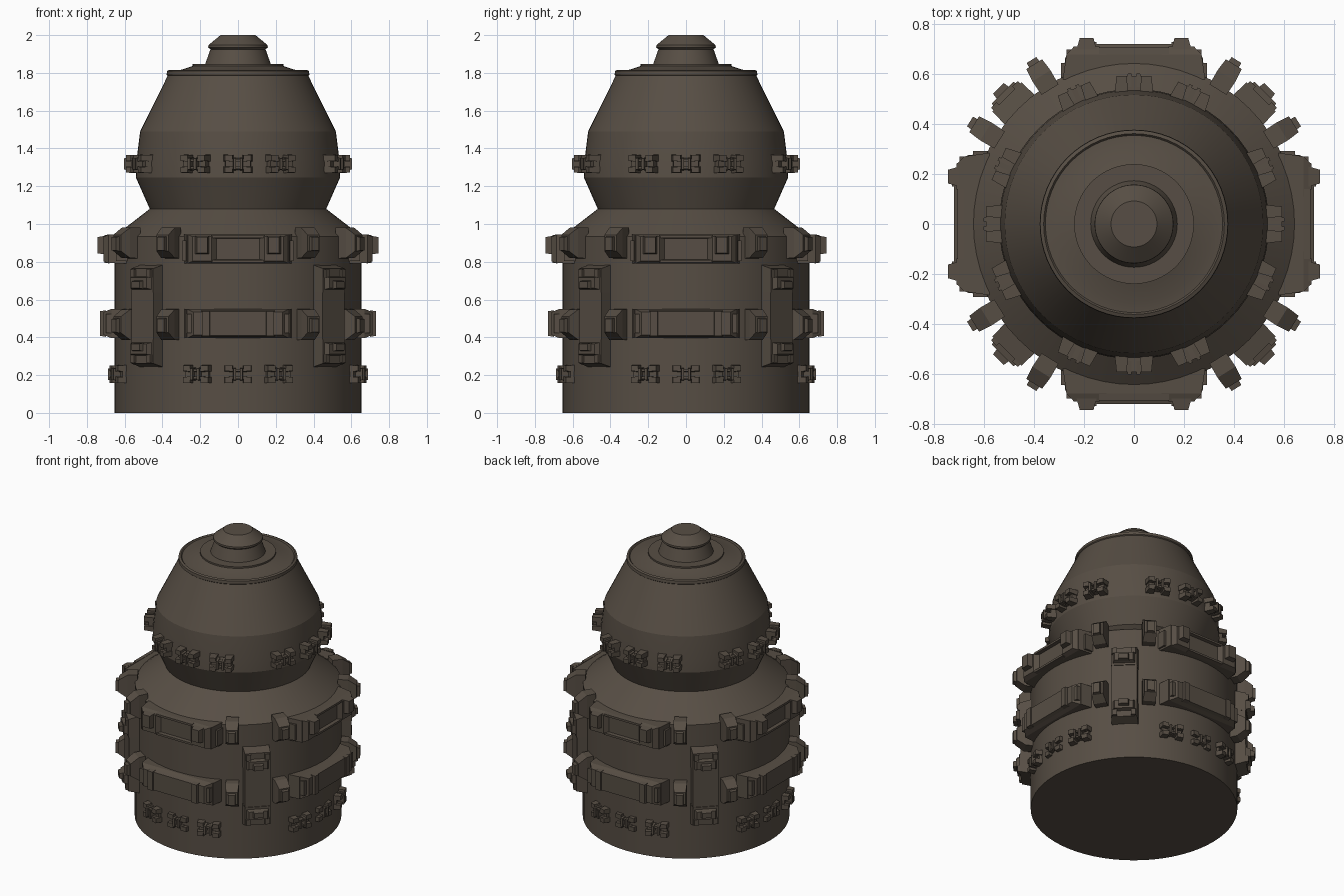
import bpy, bmesh, math
from mathutils import Matrix

if "Cube" in bpy.data.objects:
    bpy.data.objects.remove(bpy.data.objects["Cube"])

mat = bpy.data.materials.new("dark_bronze")
mat.diffuse_color = (0.095, 0.076, 0.058, 1)
mat.use_nodes = True
mat.node_tree.nodes["Principled BSDF"].inputs["Base Color"].default_value = mat.diffuse_color


def finish(name, bm):
    bmesh.ops.recalc_face_normals(bm, faces=bm.faces)
    me = bpy.data.meshes.new(name)
    bm.to_mesh(me)
    bm.free()
    me.materials.append(mat)
    ob = bpy.data.objects.new(name, me)
    bpy.context.collection.objects.link(ob)
    return ob


def lathe(name, profile, n=64):
    bm = bmesh.new()
    rings = [[bm.verts.new((r * math.cos(2 * math.pi * i / n), r * math.sin(2 * math.pi * i / n), z))
              for i in range(n)] for r, z in profile]
    for a, b in zip(rings, rings[1:]):
        for i in range(n):
            j = (i + 1) % n
            bm.faces.new((a[i], a[j], b[j], b[i]))
    bm.faces.new(rings[0][::-1])
    bm.faces.new(rings[-1])
    ob = finish(name, bm)
    bpy.context.view_layer.objects.active = ob
    ob.select_set(True)
    bpy.ops.object.shade_smooth_by_angle(angle=math.radians(15))
    ob.select_set(False)


def block(bm, x, z, r0, r1, base, top=None, dz=0):
    """Tapered block pointing outward (-y): base size at r0, top size at r1."""
    top = top or base
    rings = []
    for r, (w, h), oz in ((r0, base, 0), (r1, top, dz)):
        rings.append([bm.verts.new((x + sx * w / 2, -r, z + oz + sz * h / 2))
                      for sx, sz in ((-1, -1), (1, -1), (1, 1), (-1, 1))])
    a, b = rings
    bm.faces.new(a[::-1])
    bm.faces.new(b)
    for i in range(4):
        j = (i + 1) % 4
        bm.faces.new((a[i], a[j], b[j], b[i]))


def around(name, build, angles, z):
    """Repeat a part around the axis at the given angles and height."""
    for k, a in enumerate(angles):
        bm = bmesh.new()
        build(bm)
        m = Matrix.Rotation(math.radians(a), 4, 'Z') @ Matrix.Translation((0, 0, z))
        bmesh.ops.transform(bm, matrix=m, verts=bm.verts)
        finish(f"{name}_{k + 1}", bm)


# Main turned bodies
lathe("drum_body", [(0.655, 0), (0.655, 0.935), (0.467, 1.08), (0.40, 1.08)])
lathe("domed_head", [(0.40, 1.05), (0.467, 1.08), (0.541, 1.247), (0.537, 1.34), (0.518, 1.49),
                     (0.372, 1.785), (0.378, 1.79), (0.376, 1.81), (0.362, 1.816), (0.355, 1.808),
                     (0.315, 1.812), (0.24, 1.836), (0.24, 1.847), (0.15, 1.847)])
lathe("nose_cap", [(0.176, 1.84), (0.146, 1.925), (0.158, 1.935), (0.157, 1.947), (0.092, 2.0)])


# Upper side plate: open frame with two lugs
def upper_plate(bm):
    block(bm, 0, 0, 0.58, 0.685, (0.57, 0.155), (0.54, 0.15))
    for s in (-1, 1):
        block(bm, s * 0.19, 0, 0.68, 0.712, (0.16, 0.155), (0.10, 0.13))
        block(bm, s * 0.19, 0.02, 0.70, 0.745, (0.08, 0.10), (0.055, 0.085))
        block(bm, s * 0.275, -0.01, 0.56, 0.645, (0.035, 0.11))
        block(bm, 0, s * 0.066, 0.68, 0.708, (0.28, 0.022), (0.28, 0.014))


# Lower side plate: solid slab with stepped ends
def lower_plate(bm):
    block(bm, 0, 0, 0.58, 0.67, (0.57, 0.155), (0.55, 0.155))
    block(bm, 0, 0, 0.67, 0.712, (0.54, 0.155), (0.47, 0.12))
    block(bm, 0, 0, 0.70, 0.722, (0.36, 0.14), (0.35, 0.125))
    for s in (-1, 1):
        block(bm, s * 0.17, 0, 0.70, 0.73, (0.045, 0.14), (0.04, 0.13))
        block(bm, s * 0.25, 0, 0.66, 0.70, (0.04, 0.10))


# Vertical corner panel with raised ends
def corner_panel(bm):
    block(bm, 0, 0, 0.62, 0.715, (0.165, 0.32))
    for s in (-1, 1):
        block(bm, 0, s * 0.2, 0.62, 0.72, (0.17, 0.155), (0.165, 0.125), -s * 0.012)
        block(bm, 0, s * 0.175, 0.71, 0.745, (0.15, 0.075), (0.12, 0.055))
        block(bm, 0, s * 0.165, 0.74, 0.768, (0.07, 0.045), (0.06, 0.035))
        for t in (-1, 1):
            block(bm, t * 0.06, s * 0.225, 0.70, 0.735, (0.035, 0.05), (0.03, 0.04))


# Small wedge blocks beside the corner panels
def wedge(bm):
    block(bm, 0, 0, 0.635, 0.70, (0.08, 0.165), (0.085, 0.16))
    block(bm, 0, 0, 0.70, 0.755, (0.085, 0.16), (0.075, 0.085))
    block(bm, 0, -0.005, 0.74, 0.775, (0.05, 0.085), (0.045, 0.07))


# Small clips: two pads joined by bars
def clip(r):
    def build(bm):
        block(bm, 0, 0, r - 0.06, r + 0.018, (0.15, 0.065), (0.13, 0.06))
        for s in (-1, 1):
            block(bm, 0, s * 0.02, r, r + 0.045, (0.10, 0.016), (0.09, 0.013))
            for t in (-1, 1):
                block(bm, s * 0.05, t * 0.031, r - 0.05, r + 0.045, (0.06, 0.038), (0.04, 0.03))
            block(bm, s * 0.018, 0, r, r + 0.055, (0.016, 0.07), (0.014, 0.06))
    return build


sides = [0, 90, 180, 270]
around("upper_side_plate", upper_plate, sides, 0.868)
around("lower_side_plate", lower_plate, sides, 0.473)
around("corner_panel", corner_panel, [a + 45 for a in sides], 0.513)
flank = [a + s * 32 for a in sides for s in (-1, 1)]
around("upper_wedge", wedge, flank, 0.9)
around("lower_wedge", wedge, flank, 0.467)
around("head_clip", clip(0.548), [a + d for a in sides for d in (-24, 0, 24)], 1.318)
around("base_clip", clip(0.65), [a + s * 19 for a in sides for s in (-1, 1)], 0.205)
around("base_middle_clip", clip(0.632), sides, 0.205)
